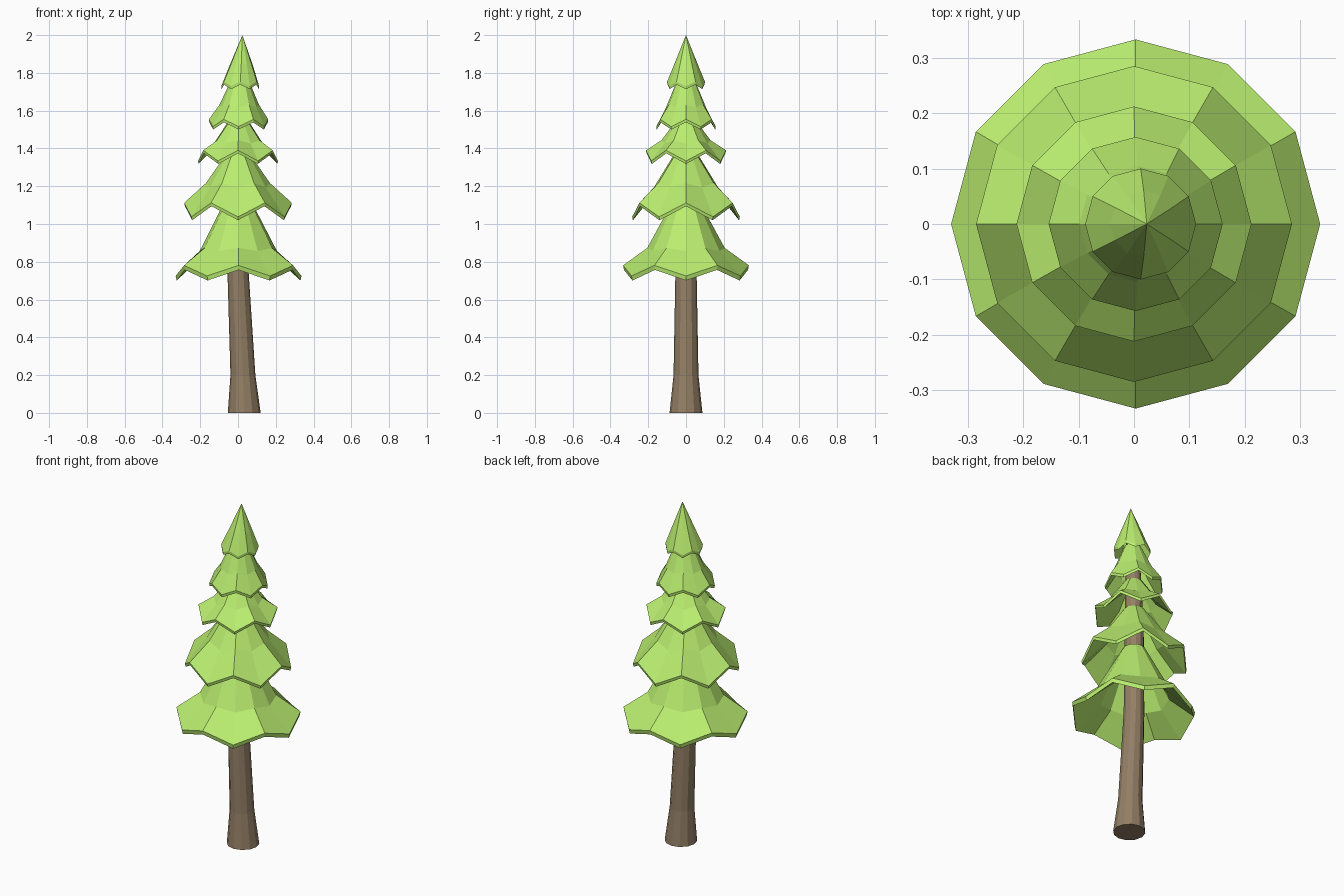
import bpy, bmesh, math

if "Cube" in bpy.data.objects:
    bpy.data.objects.remove(bpy.data.objects["Cube"])

SIDES = 12


def material(name, color):
    m = bpy.data.materials.new(name)
    m.diffuse_color = (*color, 1)
    m.use_nodes = True
    m.node_tree.nodes["Principled BSDF"].inputs["Base Color"].default_value = m.diffuse_color
    return m


def loft(name, rings, mat, cap_start=True, cap_end=True):
    """Skin a list of rings; each ring is (cx, radius, z, zigzag)."""
    bm = bmesh.new()
    loops = []
    for cx, r, z, zig in rings:
        loop = []
        for i in range(SIDES):
            a = 2 * math.pi * i / SIDES
            dz = zig if i % 2 else -zig
            loop.append(bm.verts.new((cx + r * math.cos(a), r * math.sin(a), z + dz)))
        loops.append(loop)
    for lo, hi in zip(loops, loops[1:]):
        for i in range(SIDES):
            j = (i + 1) % SIDES
            bm.faces.new((lo[i], lo[j], hi[j], hi[i]))
    if cap_start:
        bm.faces.new(loops[0][::-1])
    if cap_end:
        bm.faces.new(loops[-1])
    bmesh.ops.remove_doubles(bm, verts=bm.verts, dist=1e-5)
    bmesh.ops.recalc_face_normals(bm, faces=bm.faces)
    me = bpy.data.meshes.new(name)
    bm.to_mesh(me)
    bm.free()
    me.materials.append(mat)
    ob = bpy.data.objects.new(name, me)
    bpy.context.collection.objects.link(ob)
    return ob


green = material("foliage", (0.49, 0.85, 0.16))
brown = material("bark", (0.29, 0.21, 0.13))

# Trunk: flared and slightly bent
loft("trunk", [(0.033, 0.087, 0, 0), (0.026, 0.066, 0.2, 0), (0.0, 0.056, 0.75, 0),
               (-0.002, 0.052, 1.2, 0), (0.003, 0.046, 1.5, 0), (0.012, 0.034, 1.8, 0)], brown)

# Foliage tiers: rim (cx, r, z), zigzag, middle (r, z), top (cx, r, z), thickness
tiers = [
    ((0.003, 0.333, 0.753), 0.028, (0.205, 0.865), (0.0, 0.060, 1.14), 0.024),
    ((0.0, 0.285, 1.075), -0.037, (0.170, 1.205), (0.0, 0.056, 1.38), 0.018),
    ((0.0, 0.212, 1.362), 0.028, (0.130, 1.435), (0.003, 0.050, 1.55), 0.016),
    ((0.003, 0.157, 1.535), -0.019, (0.105, 1.625), (0.010, 0.045, 1.765), 0.016),
    ((0.012, 0.100, 1.742), 0.012, (0.060, 1.848), (0.023, 0.0, 2.0), 0.016),
]
for n, ((cx, r, z), zig, (mr, mz), (tx, tr, tz), t) in enumerate(tiers, 1):
    mx = (cx + tx) / 2
    hollow_r = max(tr - 0.012, 0.015)
    hollow_z = tz - (0.012 if tr else 0.075)
    # Inner top -> inner middle -> lower rim -> upper rim -> middle -> top
    loft(f"foliage_tier_{n}",
         [(tx, hollow_r, hollow_z, 0),
          (mx, mr - t * 0.6, mz - t, zig * 0.3),
          (cx, r * 0.985, z - t, zig),
          (cx, r, z, zig),
          (mx, mr, mz, zig * 0.3),
          (tx, tr, tz, 0)], green, cap_start=True, cap_end=tr > 0)
